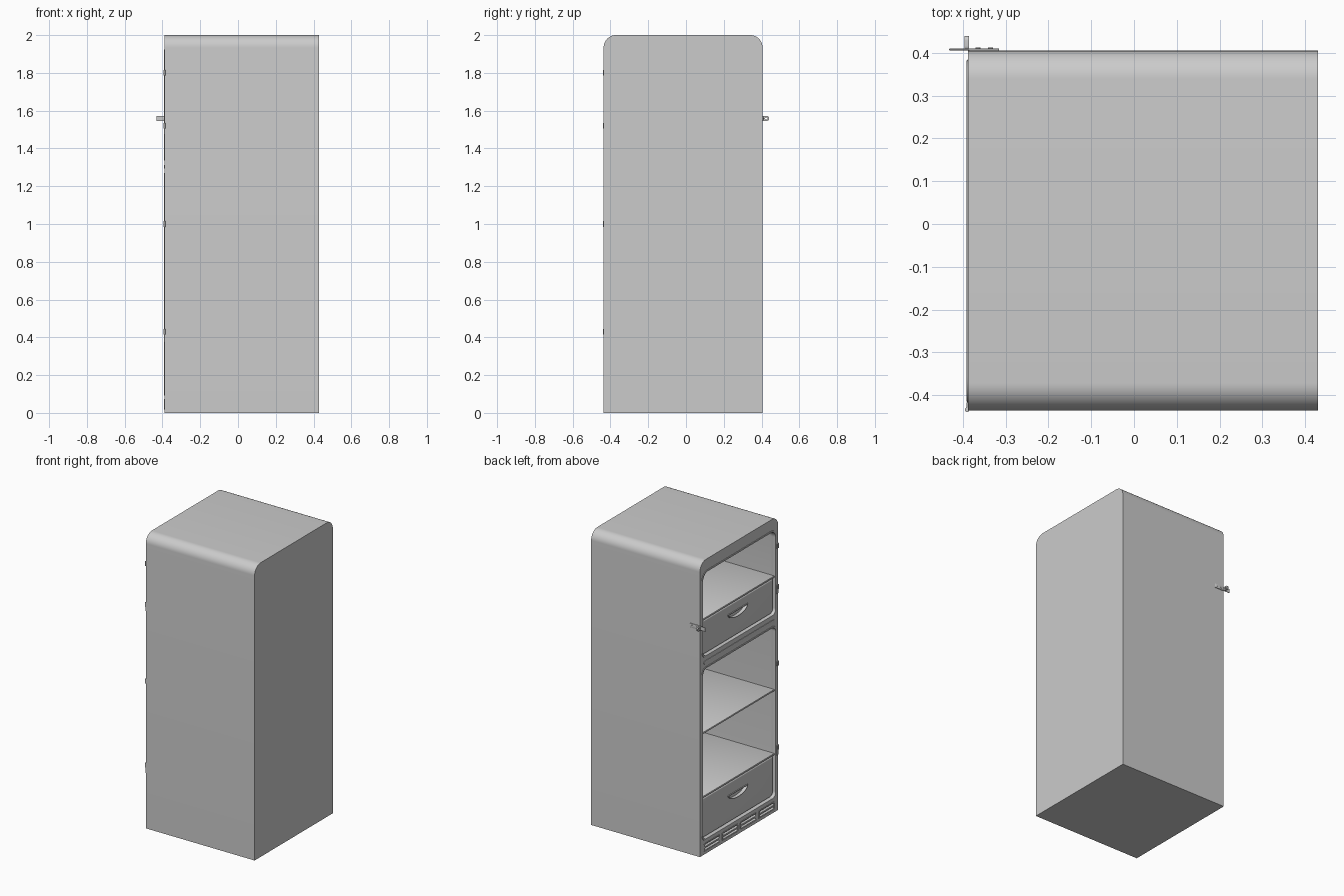
import bpy, bmesh
from math import sin, cos, pi, radians

if "Cube" in bpy.data.objects:
    bpy.data.objects.remove(bpy.data.objects["Cube"])

FRONT, BACK = -0.388, 0.43      # open side faces -x
Y0, Y1 = -0.436, 0.405          # outer width
IY0, IY1 = -0.408, 0.375        # compartment width
YC = (IY0 + IY1) / 2


def rrect(y0, y1, z0, z1, rb, rt, n=8):
    """Rounded rectangle in the YZ plane with bottom and top radii."""
    pts = []
    for y, z, r, a0 in ((y1 - rb, z0 + rb, rb, -90), (y1 - rt, z1 - rt, rt, 0),
                        (y0 + rt, z1 - rt, rt, 90), (y0 + rb, z0 + rb, rb, 180)):
        if r == 0:
            pts.append((y, z))
            continue
        for i in range(n + 1):
            a = radians(a0 + 90 * i / n)
            pts.append((y + r * cos(a), z + r * sin(a)))
    return pts


def finish(name, bm):
    bmesh.ops.recalc_face_normals(bm, faces=bm.faces)
    me = bpy.data.meshes.new(name)
    bm.to_mesh(me)
    bm.free()
    ob = bpy.data.objects.new(name, me)
    bpy.context.collection.objects.link(ob)
    return ob


def prism(name, pts, x0, x1):
    bm = bmesh.new()
    a = [bm.verts.new((x0, y, z)) for y, z in pts]
    b = [bm.verts.new((x1, y, z)) for y, z in pts]
    bm.faces.new(a)
    bm.faces.new(b[::-1])
    for i in range(len(a)):
        j = (i + 1) % len(a)
        bm.faces.new((a[i], a[j], b[j], b[i]))
    return finish(name, bm)


def ring(name, outer, inner, x0, x1):
    """Closed frame between two outlines of equal point count."""
    bm = bmesh.new()
    loops = [[bm.verts.new((x, y, z)) for y, z in p]
             for p, x in ((outer, x0), (outer, x1), (inner, x1), (inner, x0))]
    n = len(outer)
    for k in range(4):
        a, b = loops[k], loops[(k + 1) % 4]
        for i in range(n):
            j = (i + 1) % n
            bm.faces.new((a[i], a[j], b[j], b[i]))
    return finish(name, bm)


def box(name, x0, x1, y0, y1, z0, z1):
    return prism(name, rrect(y0, y1, z0, z1, 0, 0), x0, x1)


def apply(ob, mod):
    bpy.ops.object.select_all(action='DESELECT')
    bpy.context.view_layer.objects.active = ob
    ob.select_set(True)
    bpy.ops.object.modifier_apply(modifier=mod.name)


def cut(ob, cutter):
    mod = ob.modifiers.new("cut", 'BOOLEAN')
    mod.operation, mod.solver, mod.object = 'DIFFERENCE', 'EXACT', cutter
    apply(ob, mod)
    bpy.data.objects.remove(cutter)


def bevel(ob, w, seg=3):
    mod = ob.modifiers.new("bevel", 'BEVEL')
    mod.width, mod.segments = w, seg
    mod.limit_method, mod.angle_limit = 'ANGLE', radians(50)
    apply(ob, mod)


# Cabinet with rounded top edges
cabinet = prism("cabinet", rrect(Y0, Y1, 0, 2, 0, 0.065, 12), FRONT, BACK)

# Two compartments with raised rims: (z0, z1, bottom radius, top radius)
for label, z0, z1, rb, rt in (("upper", 1.345, 1.915, 0.035, 0.05),
                              ("lower", 0.10, 1.262, 0.035, 0.035)):
    cut(cabinet, prism("cutter", rrect(IY0, IY1, z0, z1, rb, rt), FRONT - 0.05, 0.38))
    g = 0.009
    rim = ring(label + "_rim", rrect(IY0 - g, IY1 + g, z0 - g, z1 + g, rb + g, rt + g),
               rrect(IY0 + 0.002, IY1 - 0.002, z0 + 0.002, z1 - 0.002, rb, rt),
               FRONT - 0.003, FRONT + 0.03)
    bevel(rim, 0.002, 2)

# Divider trim between compartments
bevel(prism("divider_trim", rrect(IY0 + 0.01, IY1 - 0.01, 1.293, 1.313, 0.009, 0.009),
            FRONT - 0.003, FRONT + 0.01), 0.002, 2)

# Base vents: four groups of two slots
pitch = (IY1 - IY0) / 4
for i in range(4):
    c = IY0 + pitch * (i + 0.5)
    h = pitch / 2 - 0.012
    for z in (0.034, 0.058):
        cut(cabinet, prism("cutter", rrect(c - h + 0.008, c + h - 0.008, z - 0.007, z + 0.007,
                                           0.006, 0.006, 4), FRONT - 0.05, FRONT + 0.02))
    ring("vent_frame", rrect(c - h, c + h, 0.018, 0.074, 0.01, 0.01),
         rrect(c - h + 0.005, c + h - 0.005, 0.023, 0.069, 0.007, 0.007),
         FRONT - 0.003, FRONT + 0.005)

# Shelves
for label, z in (("upper_shelf", 1.60), ("middle_shelf", 0.828), ("lower_shelf", 0.393)):
    bevel(box(label, FRONT + 0.008, 0.382, IY0 - 0.001, IY1 + 0.001, z - 0.012, z), 0.003, 2)


def half_moon(w, h, zt, n=20):
    """Flat-topped pull outline."""
    return [(YC + w * cos(pi + pi * i / n), zt + h * sin(pi + pi * i / n)) for i in range(n + 1)]


# Drawers: bevelled front with a half-moon pull, and a tray behind
for label, z0, z1, zh in (("upper_drawer", 1.352, 1.582, 1.52), ("lower_drawer", 0.108, 0.375, 0.29)):
    front = prism(label + "_front", rrect(IY0 + 0.008, IY1 - 0.008, z0, z1, 0.03, 0.008),
                  FRONT + 0.012, FRONT + 0.042)
    bevel(front, 0.012, 4)
    cut(front, prism("cutter", half_moon(0.10, 0.04, zh), FRONT - 0.02, FRONT + 0.03))
    ring(label + "_pull", half_moon(0.106, 0.046, zh + 0.003), half_moon(0.098, 0.038, zh - 0.002),
         FRONT + 0.006, FRONT + 0.02)
    tray = box(label + "_tray", FRONT + 0.04, 0.35, IY0 + 0.02, IY1 - 0.02, z0 + 0.01, z1 - 0.02)
    cut(tray, box("cutter", FRONT + 0.05, 0.34, IY0 + 0.03, IY1 - 0.03, z0 + 0.02, z1 + 0.1))


def pin(name, x, y, z, r, h, rot=(0, 0, 0)):
    bpy.ops.mesh.primitive_cylinder_add(vertices=16, radius=r, depth=h, location=(x, y, z), rotation=rot)
    bpy.context.object.name = name


# Hinges down one front edge
for z, tail in ((1.80, 0), (1.52, 0.03), (1.0, 0), (0.43, 0.04)):
    pin("hinge_pin", FRONT - 0.002, Y0 + 0.002, z, 0.0055, 0.03)
    bevel(box("hinge_leaf", FRONT - 0.003, FRONT + 0.004, Y0, Y0 + 0.02,
              z - 0.014 - tail, z + 0.014), 0.001, 1)

# Latch on the opposite side
bevel(box("latch_plate", FRONT + 0.002, -0.315, Y1 - 0.001, Y1 + 0.005, 1.545, 1.573), 0.002, 2)
bevel(box("latch_tongue", -0.432, FRONT + 0.004, Y1 + 0.001, Y1 + 0.005, 1.545, 1.573), 0.001, 1)
tab = prism("latch_tab", rrect(Y1, 0.44, 1.546, 1.572, 0.011, 0.011), -0.396, -0.386)
cut(tab, prism("cutter", rrect(0.419, 0.431, 1.553, 1.565, 0.0059, 0.0059, 4), -0.42, -0.36))
for x in (-0.365, -0.335):
    pin("latch_screw", x, Y1 + 0.005, 1.559, 0.006, 0.004, (pi / 2, 0, 0))

# Smooth shading that keeps edges sharp
bpy.ops.object.select_all(action='SELECT')
bpy.ops.object.shade_smooth_by_angle(angle=radians(30))
